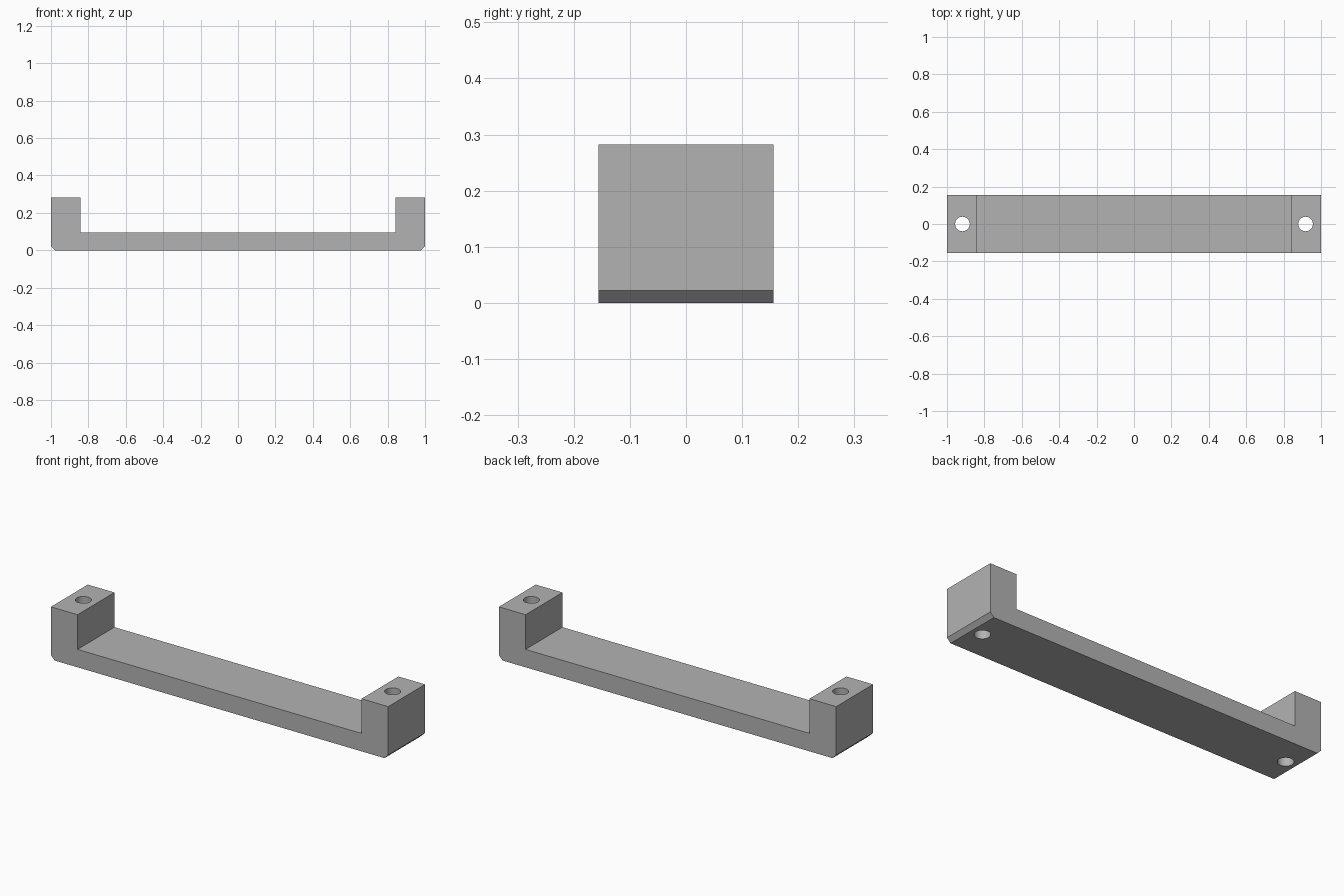
import bpy
import bmesh
import math

HALF_LENGTH, HALF_DEPTH = 1.0, 0.156
HEIGHT, BAR_TOP = 0.282, 0.096
POST_INNER, CHAMFER = 0.842, 0.022
HOLE_X, HOLE_RADIUS = 0.917, 0.039

cube = bpy.data.objects.get("Cube")
if cube:
    bpy.data.objects.remove(cube, do_unlink=True)

# Plain grey material
grey = bpy.data.materials.new("plain grey")
grey.use_nodes = True
colour = (0.45, 0.45, 0.45, 1)
grey.diffuse_color = colour
grey.node_tree.nodes["Principled BSDF"].inputs["Base Color"].default_value = colour

# Handle body: mirrored side profile extruded through the depth
right_half = [
    (HALF_LENGTH - CHAMFER, 0),
    (HALF_LENGTH, CHAMFER),
    (HALF_LENGTH, HEIGHT),
    (POST_INNER, HEIGHT),
    (POST_INNER, BAR_TOP),
]
profile = right_half + [(-x, z) for x, z in reversed(right_half)]
bm = bmesh.new()
face = bm.faces.new([bm.verts.new((x, -HALF_DEPTH, z)) for x, z in profile])
extruded = bmesh.ops.extrude_face_region(bm, geom=[face])["geom"]
bmesh.ops.translate(bm, vec=(0, 2 * HALF_DEPTH, 0),
                    verts=[v for v in extruded if isinstance(v, bmesh.types.BMVert)])
bmesh.ops.recalc_face_normals(bm, faces=bm.faces)
mesh = bpy.data.meshes.new("pull_handle")
bm.to_mesh(mesh)
bm.free()
mesh.materials.append(grey)
handle = bpy.data.objects.new("pull_handle", mesh)
bpy.context.collection.objects.link(handle)

# Screw holes drilled through both posts
for side in (-1, 1):
    bpy.ops.mesh.primitive_cylinder_add(vertices=48, radius=HOLE_RADIUS, depth=1,
                                        location=(side * HOLE_X, 0, HEIGHT / 2))
    cutter = bpy.context.object
    cutter.name = "screw_hole_cutter"
    cutter.hide_render = True
    cutter.data.materials.append(grey)
    drill = handle.modifiers.new("screw_hole", "BOOLEAN")
    drill.operation = "DIFFERENCE"
    drill.solver = "EXACT"
    drill.object = cutter
    bpy.ops.object.select_all(action="DESELECT")
    handle.select_set(True)
    bpy.context.view_layer.objects.active = handle
    bpy.ops.object.modifier_apply(modifier=drill.name)
    bpy.data.objects.remove(cutter, do_unlink=True)

# Smooth hole walls, crisp outer edges
bpy.ops.object.shade_smooth_by_angle(angle=math.radians(30))
